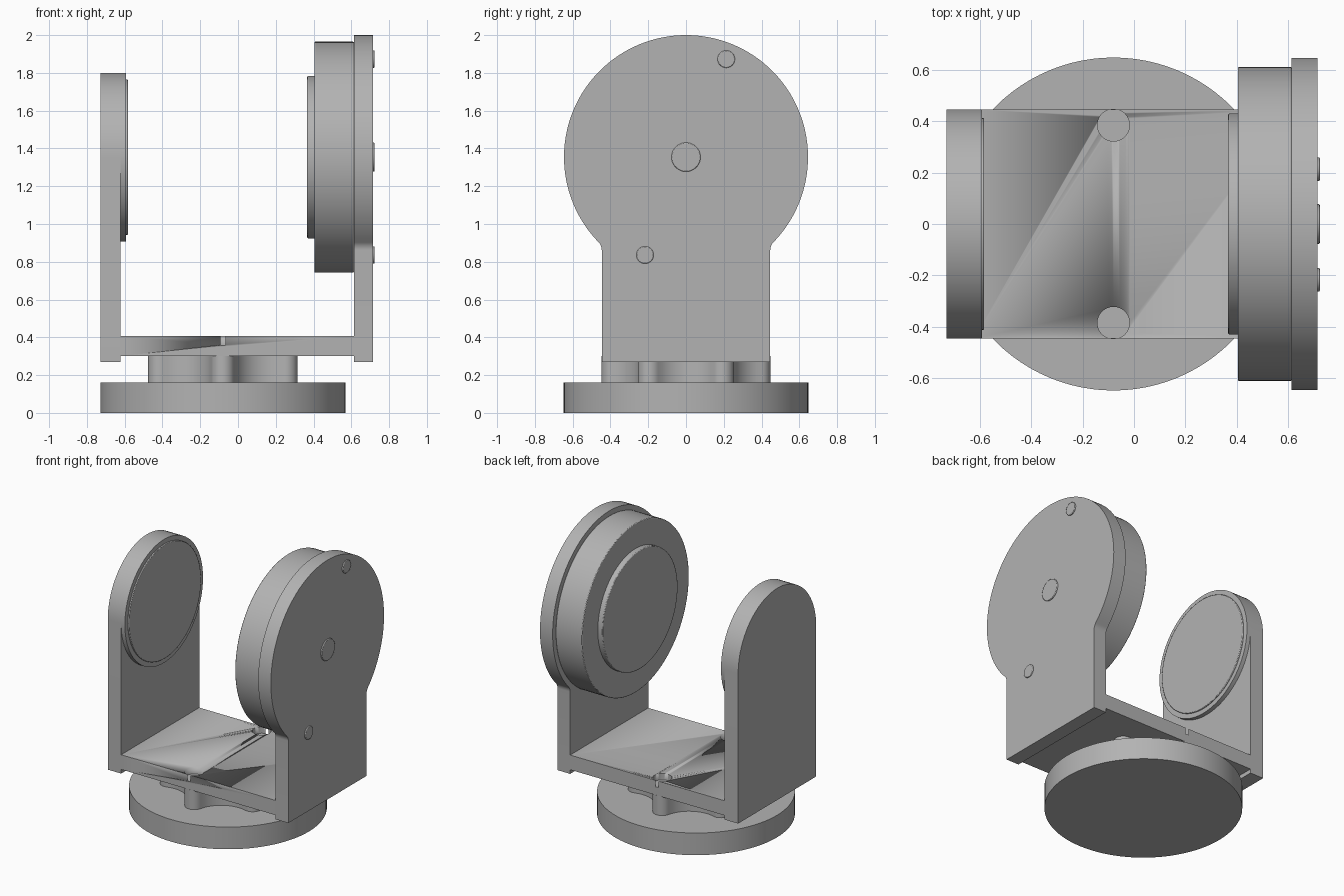
import bpy, bmesh, math
from mathutils import Matrix

cube = bpy.data.objects.get("Cube")
if cube:
    bpy.data.objects.remove(cube, do_unlink=True)

grey = bpy.data.materials.new("machined grey")
grey.use_nodes = True
COLOUR = (0.45, 0.45, 0.45, 1)
grey.diffuse_color = COLOUR
grey.node_tree.nodes["Principled BSDF"].inputs["Base Color"].default_value = COLOUR

CX = -0.08      # turntable axis
AXIS_Z = 1.354  # tilt axis height
HALF = 0.446    # half depth of the bracket


def finish(bm, name, bevel=0.0):
    bmesh.ops.recalc_face_normals(bm, faces=bm.faces)
    mesh = bpy.data.meshes.new(name)
    bm.to_mesh(mesh)
    bm.free()
    mesh.materials.append(grey)
    obj = bpy.data.objects.new(name, mesh)
    bpy.context.collection.objects.link(obj)
    if bevel:
        mod = obj.modifiers.new("Edge", "BEVEL")
        mod.width, mod.segments, mod.limit_method = bevel, 2, "ANGLE"
        mod.angle_limit = math.radians(40)
    bpy.ops.object.select_all(action="DESELECT")
    obj.select_set(True)
    bpy.context.view_layer.objects.active = obj
    bpy.ops.object.shade_smooth_by_angle(angle=math.radians(30))
    return obj


def prism(name, outline, lo, hi, axis="z"):
    """Extrude an outline: (x, y) along z, or (y, z) along x."""
    bm = bmesh.new()
    place = (lambda a, b: (a, b, lo)) if axis == "z" else (lambda a, b: (lo, a, b))
    face = bm.faces.new([bm.verts.new(place(a, b)) for a, b in outline])
    ext = bmesh.ops.extrude_face_region(bm, geom=[face])
    step = (0, 0, hi - lo) if axis == "z" else (hi - lo, 0, 0)
    bmesh.ops.translate(bm, vec=step, verts=[
        v for v in ext["geom"] if isinstance(v, bmesh.types.BMVert)])
    return finish(bm, name)


def disc(name, centre, radius, lo, hi, axis="x", bevel=0.0, sides=96):
    """Cylinder along x (centre is y, z) or along z (centre is x, y)."""
    bm = bmesh.new()
    a, b = centre
    mid = (lo + hi) / 2
    if axis == "x":
        mat = Matrix.Translation((mid, a, b)) @ Matrix.Rotation(math.pi / 2, 4, "Y")
    else:
        mat = Matrix.Translation((a, b, mid))
    bmesh.ops.create_cone(bm, cap_ends=True, segments=sides, radius1=radius,
                          radius2=radius, depth=hi - lo, matrix=mat)
    return finish(bm, name, bevel)


def arc(cx, cy, r, start, end, n):
    return [(cx + r * math.cos(math.radians(start + (end - start) * i / n)),
             cy + r * math.sin(math.radians(start + (end - start) * i / n)))
            for i in range(n + 1)]


# Turntable disc
disc("base_disc", (CX, 0), 0.648, 0, 0.16, "z")

# Six-lobed spacer: round lobes joined by tangent hollows
LOBE_R, LOBE_DIST, HOLLOW_R = 0.0625, 0.385, 0.2
reach = math.sqrt((HOLLOW_R + LOBE_R) ** 2 - (LOBE_DIST / 2) ** 2)
hollow_dist = LOBE_DIST * math.cos(math.pi / 6) + reach
turn = math.degrees(math.atan2(LOBE_DIST / 2, reach))
spacer = []
for k in range(6):
    a = 30 + 60 * k
    lx, ly = (LOBE_DIST * f(math.radians(a)) for f in (math.cos, math.sin))
    spacer += arc(CX + lx, ly, LOBE_R, a - 30 - turn, a + 30 + turn, 14)
    h = a + 30
    hx, hy = (hollow_dist * f(math.radians(h)) for f in (math.cos, math.sin))
    spacer += arc(CX + hx, hy, HOLLOW_R, h + 180 + turn, h + 180 - turn, 12)[1:-1]
prism("lobed_spacer", spacer, 0.16, 0.30)

# Bracket floor with two counterbores
floor = prism("bracket_floor", [(-0.622, -HALF), (0.614, -HALF),
                                (0.614, HALF), (-0.622, HALF)], 0.30, 0.406)
cutters = []
for side in (-1, 1):
    cutter = disc("counterbore_cutter", (CX, side * LOBE_DIST), LOBE_R,
                  0.36, 0.5, "z", sides=48)
    cutter.hide_render = True
    mod = floor.modifiers.new("Counterbore", "BOOLEAN")
    mod.operation, mod.solver, mod.object = "DIFFERENCE", "EXACT", cutter
    cutters.append(cutter)
bpy.context.view_layer.update()
cut_mesh = bpy.data.meshes.new_from_object(
    floor.evaluated_get(bpy.context.evaluated_depsgraph_get()))
floor.modifiers.clear()
floor.data = cut_mesh
for cutter in cutters:
    bpy.data.objects.remove(cutter, do_unlink=True)

# Right arm with round top, and its bearing pads
prism("right_arm", [(-HALF, 0.27), (HALF, 0.27)] + arc(0, AXIS_Z, HALF, 0, 180, 48),
      -0.729, -0.622, "x")
disc("right_bearing", (0, AXIS_Z), HALF, -0.63, -0.592)
disc("right_bearing_pad", (0, AXIS_Z), 0.412, -0.60, -0.583, bevel=0.004)

# Left arm: large round head blended into a straight post by small fillets
HEAD_R, FILLET = 0.646, 0.06
fy = HALF + FILLET
drop = math.sqrt((HEAD_R + FILLET) ** 2 - fy ** 2)
tilt = math.degrees(math.atan2(drop, fy))
left_fillet = arc(fy, AXIS_Z - drop, FILLET, 180, 180 - tilt, 6)
outline = [(-HALF, 0.27), (HALF, 0.27)] + left_fillet
outline += arc(0, AXIS_Z, HEAD_R, -tilt, 180 + tilt, 96)[1:-1]
outline += [(-y, z) for y, z in reversed(left_fillet)]
prism("left_arm", outline, 0.614, 0.715, "x")

# Drive housing and its output pad
disc("drive_housing", (0, AXIS_Z), 0.611, 0.404, 0.614, bevel=0.005)
disc("drive_pad", (0, AXIS_Z), 0.43, 0.366, 0.41, bevel=0.006)

# Caps on the outside of the left arm
for name, y, z, r in (("centre_cap", 0, AXIS_Z, 0.077),
                      ("upper_cap", 0.213, 1.873, 0.046),
                      ("lower_cap", -0.217, 0.836, 0.046)):
    disc(name, (y, z), r, 0.70, 0.723, bevel=0.004, sides=48)
